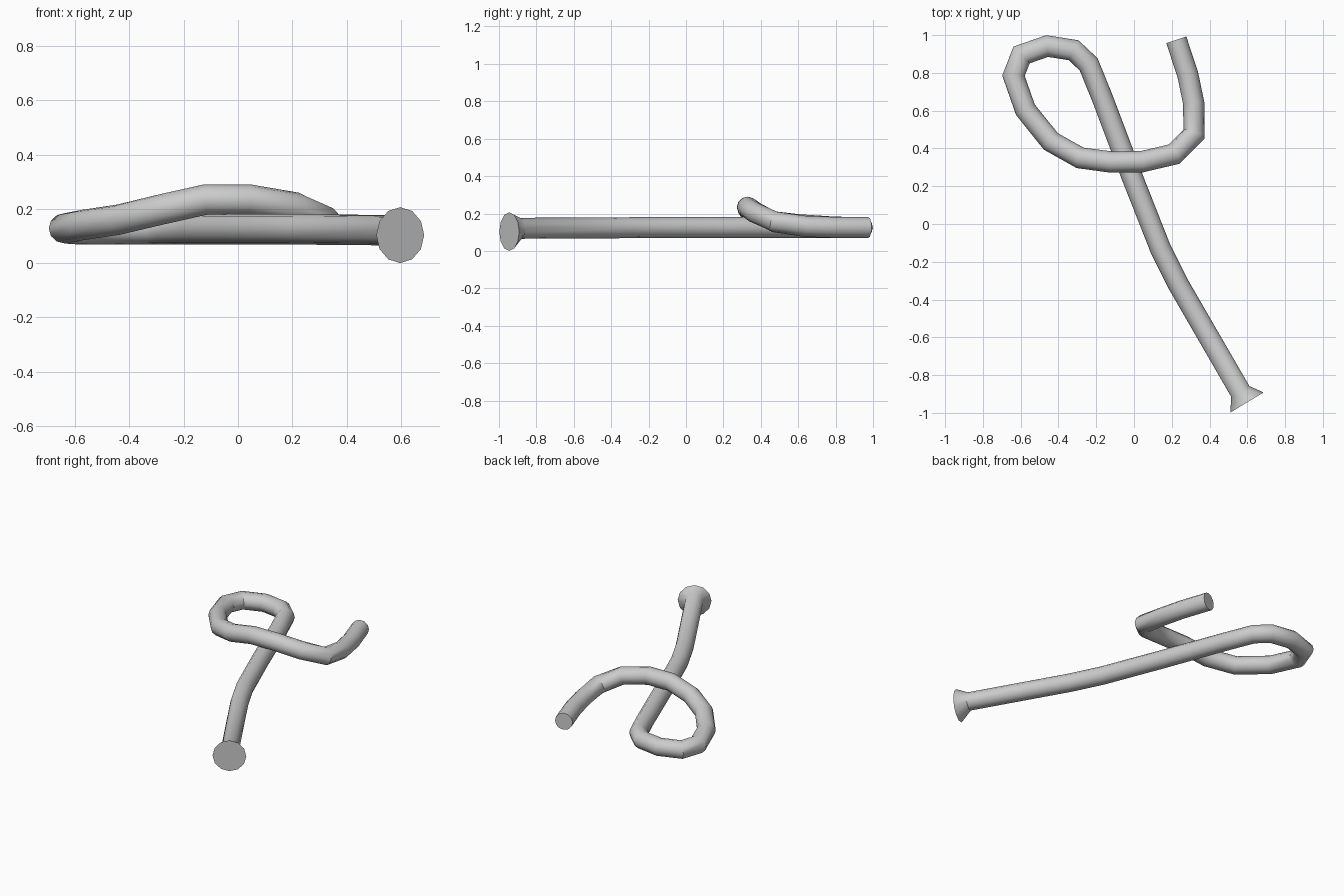
import bpy, bmesh, math
from mathutils import Vector

if "Cube" in bpy.data.objects:
    bpy.data.objects.remove(bpy.data.objects["Cube"])

SIDES = 12
R = 0.056

# centre line of the bent tube: x, y, z (from flared foot to free end)
PATH = [
    (0.598, -0.945, 0.103), (0.563, -0.887, 0.121), (0.235, -0.32, 0.124),
    (0.14, -0.13, 0.125), (-0.01, 0.25, 0.125), (-0.165, 0.66, 0.125),
    (-0.24, 0.845, 0.125), (-0.32, 0.92, 0.125), (-0.46, 0.942, 0.125),
    (-0.595, 0.895, 0.125), (-0.638, 0.785, 0.128), (-0.575, 0.605, 0.14),
    (-0.44, 0.437, 0.16), (-0.285, 0.35, 0.197), (-0.12, 0.328, 0.234),
    (0.042, 0.33, 0.234), (0.213, 0.37, 0.205), (0.318, 0.475, 0.155),
    (0.316, 0.64, 0.131), (0.285, 0.79, 0.126), (0.224, 0.975, 0.125),
]
pts = [Vector(p) for p in PATH]


def tangent(i):
    """Bisecting direction of the path at point i."""
    a = (pts[i] - pts[i - 1]).normalized() if i > 0 else Vector()
    b = (pts[i + 1] - pts[i]).normalized() if i < len(pts) - 1 else Vector()
    t = a + b
    t.z = 0 if i < 2 else t.z
    return t.normalized()


# sweep a round section along the path, wide at the foot
bm = bmesh.new()
rings = []
for i, p in enumerate(pts):
    t = tangent(i)
    side = t.cross(Vector((0, 0, 1))).normalized()
    up = side.cross(t)
    r = 0.103 if i == 0 else R
    # widen across the bend so the tube keeps its thickness
    widen = 1.0
    if 0 < i < len(pts) - 1:
        widen = 1 / max(0.8, t.dot((pts[i + 1] - p).normalized()))
    if i < 2:
        widen = 1.0
    rings.append([bm.verts.new(p + side * (r * widen * math.cos(a)) + up * (r * math.sin(a)))
                  for a in (2 * math.pi * k / SIDES for k in range(SIDES))])
for a, b in zip(rings, rings[1:]):
    for k in range(SIDES):
        n = (k + 1) % SIDES
        bm.faces.new((a[k], a[n], b[n], b[k]))
# flat end caps
bm.faces.new(rings[0][::-1])
bm.faces.new(rings[-1])
bmesh.ops.recalc_face_normals(bm, faces=bm.faces)

mesh = bpy.data.meshes.new("bent_tube")
bm.to_mesh(mesh)
bm.free()
tube = bpy.data.objects.new("bent_tube", mesh)
bpy.context.collection.objects.link(tube)
bpy.context.view_layer.objects.active = tube
tube.select_set(True)
bpy.ops.object.shade_smooth_by_angle(angle=math.radians(35))
